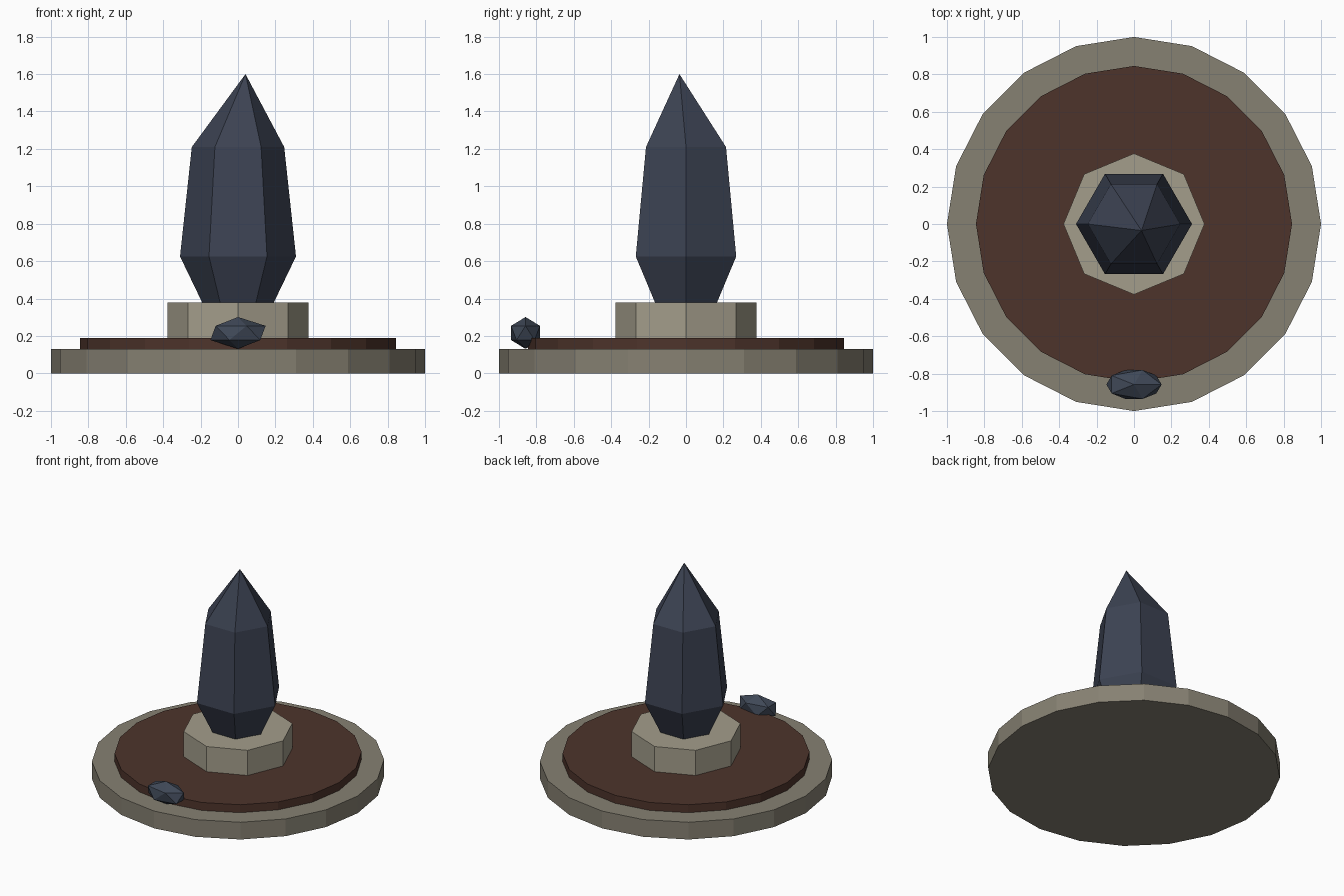
import bpy, bmesh
from math import cos, sin, pi

if "Cube" in bpy.data.objects:
    bpy.data.objects.remove(bpy.data.objects["Cube"])


def material(name, rgb):
    m = bpy.data.materials.new(name)
    m.diffuse_color = (*rgb, 1)
    m.use_nodes = True
    m.node_tree.nodes["Principled BSDF"].inputs["Base Color"].default_value = m.diffuse_color
    return m


def finish(name, bm, mat):
    bmesh.ops.recalc_face_normals(bm, faces=bm.faces)
    me = bpy.data.meshes.new(name)
    bm.to_mesh(me)
    bm.free()
    me.materials.append(mat)
    ob = bpy.data.objects.new(name, me)
    bpy.context.collection.objects.link(ob)
    return ob


def stack(name, sides, profile, mat, apex=None):
    """Loft regular polygons given as (radius, z); end flat or in an apex."""
    bm = bmesh.new()
    rings = [[bm.verts.new((r * cos(2 * pi * i / sides), r * sin(2 * pi * i / sides), z))
              for i in range(sides)] for r, z in profile]
    bm.faces.new(rings[0][::-1])
    for a, b in zip(rings, rings[1:]):
        for i in range(sides):
            j = (i + 1) % sides
            bm.faces.new((a[i], a[j], b[j], b[i]))
    top = rings[-1]
    if apex:
        tip = bm.verts.new(apex)
        for i in range(sides):
            bm.faces.new((top[i], top[(i + 1) % sides], tip))
    else:
        bm.faces.new(top)
    return finish(name, bm, mat)


stone = material("stone", (0.24, 0.22, 0.17))
pale_stone = material("pale_stone", (0.37, 0.34, 0.26))
earth = material("earth", (0.075, 0.034, 0.024))
crystal_mat = material("dark_crystal", (0.045, 0.055, 0.085))
shard_mat = material("shard_crystal", (0.05, 0.065, 0.095))

# Round base, raised earth disc and octagonal pedestal
stack("base_disc", 20, [(1.0, 0), (1.0, 0.13)], stone)
stack("earth_disc", 20, [(0.845, 0.13), (0.845, 0.19)], earth)
stack("pedestal", 8, [(0.377, 0.19), (0.377, 0.38)], pale_stone)

# Six-sided crystal with an off-centre tip
stack("crystal", 6, [(0.192, 0.38), (0.31, 0.625), (0.247, 1.21)],
      crystal_mat, apex=(0.04, -0.035, 1.6))

# Small faceted shard on the front rim
bm = bmesh.new()
bmesh.ops.create_icosphere(bm, subdivisions=1, radius=1)
bmesh.ops.scale(bm, vec=(0.165, 0.091, 0.085), verts=bm.verts)
bmesh.ops.translate(bm, vec=(0, -0.858, 0.216), verts=bm.verts)
finish("front_shard", bm, shard_mat)
